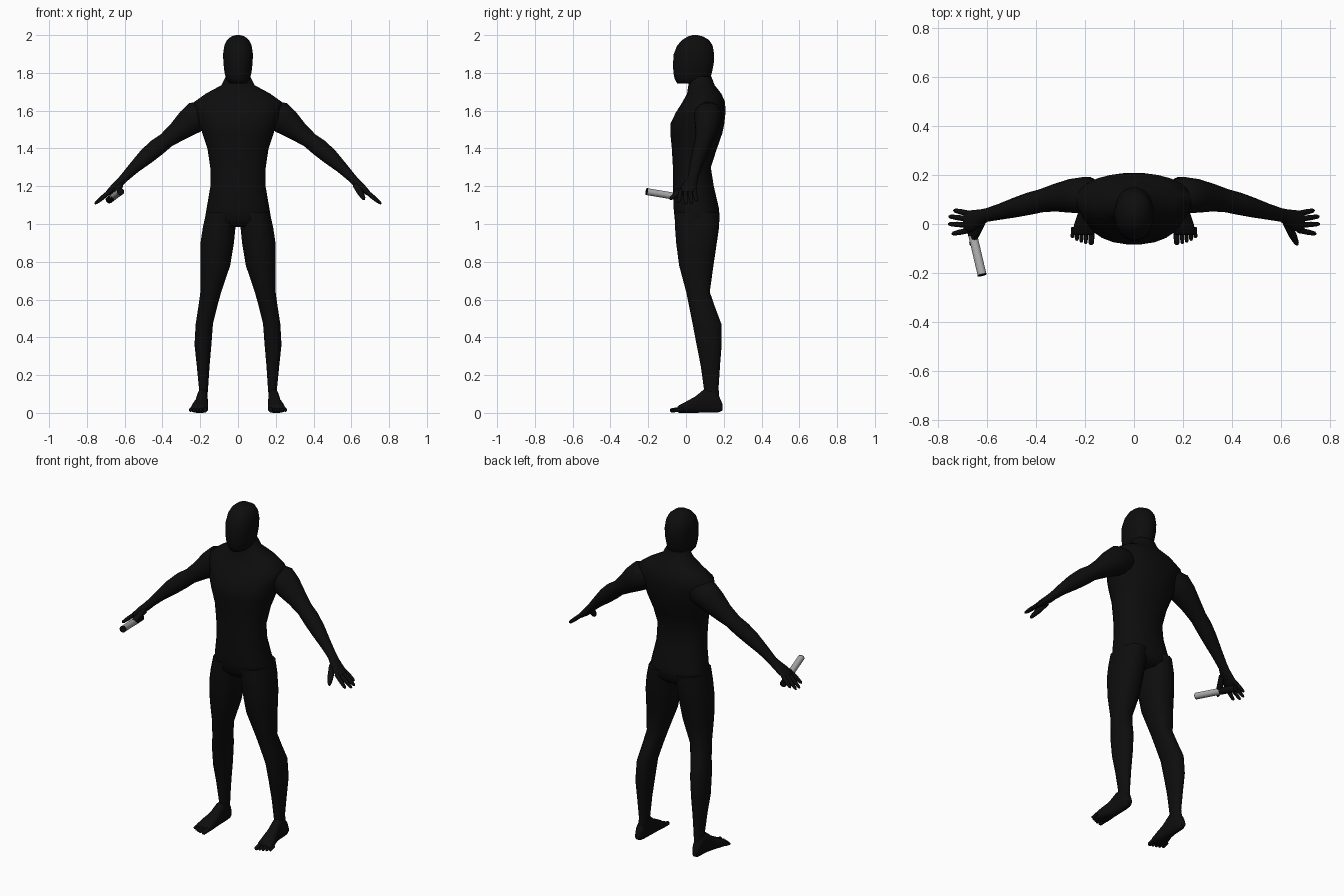
import bpy, bmesh, math
from mathutils import Vector


def material(name, rgb):
    m = bpy.data.materials.new(name)
    m.diffuse_color = (*rgb, 1)
    return m


BLACK = material("black", (0.004, 0.004, 0.004))
GREY = material("grey", (0.42, 0.42, 0.42))


def loft(name, rings, n=16, power=1.0, mat=BLACK, mirror=False, angle=60):
    """Skin rings given as (centre, half axis u, half axis v); power < 1 squares them."""
    bm = bmesh.new()
    loops = []
    for c, u, v in rings:
        loop = []
        for i in range(n):
            a = 2 * math.pi * (i + 0.5) / n
            ca, sa = math.cos(a), math.sin(a)
            p = (Vector(c) + Vector(u) * math.copysign(abs(ca) ** power, ca)
                 + Vector(v) * math.copysign(abs(sa) ** power, sa))
            loop.append(bm.verts.new(p))
        loops.append(loop)
    for a, b in zip(loops, loops[1:]):
        for i in range(n):
            j = (i + 1) % n
            bm.faces.new((a[i], a[j], b[j], b[i]))
    bm.faces.new(loops[0])
    bm.faces.new(loops[-1])
    bmesh.ops.recalc_face_normals(bm, faces=bm.faces[:])
    me = bpy.data.meshes.new(name)
    bm.to_mesh(me)
    bm.free()
    me.materials.append(mat)
    ob = bpy.data.objects.new(name, me)
    bpy.context.collection.objects.link(ob)
    bpy.ops.object.select_all(action='DESELECT')
    ob.select_set(True)
    bpy.context.view_layer.objects.active = ob
    bpy.ops.object.shade_smooth_by_angle(angle=math.radians(angle))
    if mirror:
        ob.modifiers.new("mirror", 'MIRROR')
    return ob


def level(z, x0, x1, y0, y1):
    """Horizontal ring from its bounds."""
    return ((x0 + x1) / 2, (y0 + y1) / 2, z), ((x1 - x0) / 2, 0, 0), (0, (y1 - y0) / 2, 0)


def upright(y, x0, x1, z0, z1):
    """Ring across the y axis from its bounds."""
    return ((x0 + x1) / 2, y, (z0 + z1) / 2), ((x1 - x0) / 2, 0, 0), (0, 0, (z1 - z0) / 2)


def sloped(x, y, z, thick, wide):
    """Ring across the arm, which slopes down and outward."""
    return (x, y, z), Vector((0.69, 0, 0.72)) * thick, (0, wide, 0)


def digit(name, a, b, r0, r1):
    """Tapered finger with a rounded tip."""
    a, b = Vector(a), Vector(b)
    d = (b - a).normalized()
    u = d.cross(Vector((0, 0, 1))).normalized()
    v = d.cross(u)
    stops = ((0, r0), (0.55, r0 * 0.95), (0.9, r1), (1, r1 * 0.45))
    loft(name, [(a.lerp(b, t), u * r, v * r) for t, r in stops], n=8, mirror=True)


# Torso: z, half width, front, back
torso = [(0.985, 0.14, -0.03, 0.14), (1.02, 0.178, -0.06, 0.178), (1.08, 0.168, -0.066, 0.176),
         (1.2, 0.147, -0.07, 0.148), (1.3, 0.148, -0.07, 0.132), (1.4, 0.163, -0.076, 0.165),
         (1.48, 0.19, -0.084, 0.193), (1.53, 0.205, -0.084, 0.204), (1.59, 0.222, -0.055, 0.21),
         (1.645, 0.235, -0.02, 0.208), (1.69, 0.172, 0.005, 0.188), (1.735, 0.088, 0.012, 0.152),
         (1.78, 0.066, 0.02, 0.135)]
loft("torso", [level(z, -w, w, f, b) for z, w, f, b in torso], n=24, power=0.9)

# Head
head = [(1.745, 0.045, -0.048, 0.09), (1.765, 0.063, -0.06, 0.128), (1.8, 0.072, -0.068, 0.138),
        (1.85, 0.078, -0.07, 0.148), (1.9, 0.08, -0.066, 0.15), (1.945, 0.073, -0.048, 0.142),
        (1.975, 0.058, -0.02, 0.122), (1.993, 0.036, 0.01, 0.09), (2.0, 0.012, 0.035, 0.062)]
loft("head", [level(z, -w, w, f, b) for z, w, f, b in head], n=20, power=0.92)

# Legs: z, inner, outer, front, back
legs = [(1.06, 0.005, 0.17, -0.062, 0.18), (0.98, 0.012, 0.188, -0.06, 0.177),
        (0.9, 0.02, 0.2, -0.054, 0.165), (0.78, 0.04, 0.201, -0.038, 0.147),
        (0.64, 0.088, 0.2, 0.0, 0.127), (0.56, 0.11, 0.211, 0.016, 0.155),
        (0.47, 0.132, 0.225, 0.034, 0.189), (0.36, 0.14, 0.231, 0.055, 0.19),
        (0.25, 0.15, 0.219, 0.077, 0.181), (0.13, 0.158, 0.207, 0.094, 0.173),
        (0.05, 0.165, 0.212, 0.1, 0.18)]
loft("leg", [level(*r) for r in legs], power=0.92, mirror=True)

# Feet and toes
feet = [(0.192, 0.176, 0.205, 0.012, 0.05), (0.175, 0.167, 0.212, 0.003, 0.09),
        (0.14, 0.162, 0.215, 0.0, 0.125), (0.095, 0.16, 0.218, 0.0, 0.125),
        (0.05, 0.159, 0.228, 0.0, 0.088), (0.0, 0.157, 0.245, 0.0, 0.06),
        (-0.035, 0.158, 0.252, 0.0, 0.042), (-0.045, 0.165, 0.246, 0.004, 0.034)]
loft("foot", [upright(*r) for r in feet], power=0.75, mirror=True)
for i, tip in enumerate((-0.085, -0.082, -0.076, -0.068, -0.057)):
    r = 0.014 if i == 0 else 0.0095
    x = 0.172 if i == 0 else 0.176 + 0.018 * i
    digit("toe", (x, -0.015, 0.021), (x + 0.004, tip, 0.012), r, r * 0.85)

# Arms and palms
arm = [(0.15, 0.115, 1.6, 0.07, 0.06), (0.2, 0.118, 1.58, 0.085, 0.075),
       (0.255, 0.115, 1.54, 0.076, 0.07), (0.32, 0.108, 1.488, 0.056, 0.057),
       (0.38, 0.095, 1.443, 0.044, 0.048), (0.43, 0.083, 1.405, 0.048, 0.046),
       (0.485, 0.068, 1.358, 0.044, 0.041), (0.55, 0.05, 1.298, 0.032, 0.033),
       (0.602, 0.037, 1.245, 0.024, 0.028), (0.628, 0.025, 1.217, 0.023, 0.035),
       (0.655, 0.015, 1.193, 0.021, 0.043), (0.69, 0.008, 1.163, 0.014, 0.045)]
loft("arm", [sloped(*r) for r in arm], mirror=True)

# Fingers and thumb
for y0, x1, y1, z1 in ((0.043, 0.737, 0.056, 1.122), (0.02, 0.757, 0.031, 1.108),
                       (-0.004, 0.759, 0.0, 1.106), (-0.026, 0.744, -0.04, 1.115)):
    digit("finger", (0.675, y0, 1.176), (x1, y1, z1), 0.0125, 0.009)
digit("thumb", (0.625, 0.005, 1.205), (0.668, -0.085, 1.13), 0.018, 0.011)

# Held torch: dark grip, grey tube and dark end cap
tail, nose = Vector((-0.682, 0.05, 1.128)), Vector((-0.621, -0.21, 1.172))
axis = (nose - tail).normalized()
side = axis.cross(Vector((0, 0, 1))).normalized()
up = side.cross(axis)
for name, t0, t1, r, mat in (("torch_grip", 0, 0.38, 0.019, BLACK),
                             ("torch_tube", 0.38, 0.985, 0.0185, GREY),
                             ("torch_cap", 0.985, 1, 0.019, BLACK)):
    loft(name, [(tail.lerp(nose, t), side * r, up * r) for t in (t0, t1)], mat=mat, angle=40)
